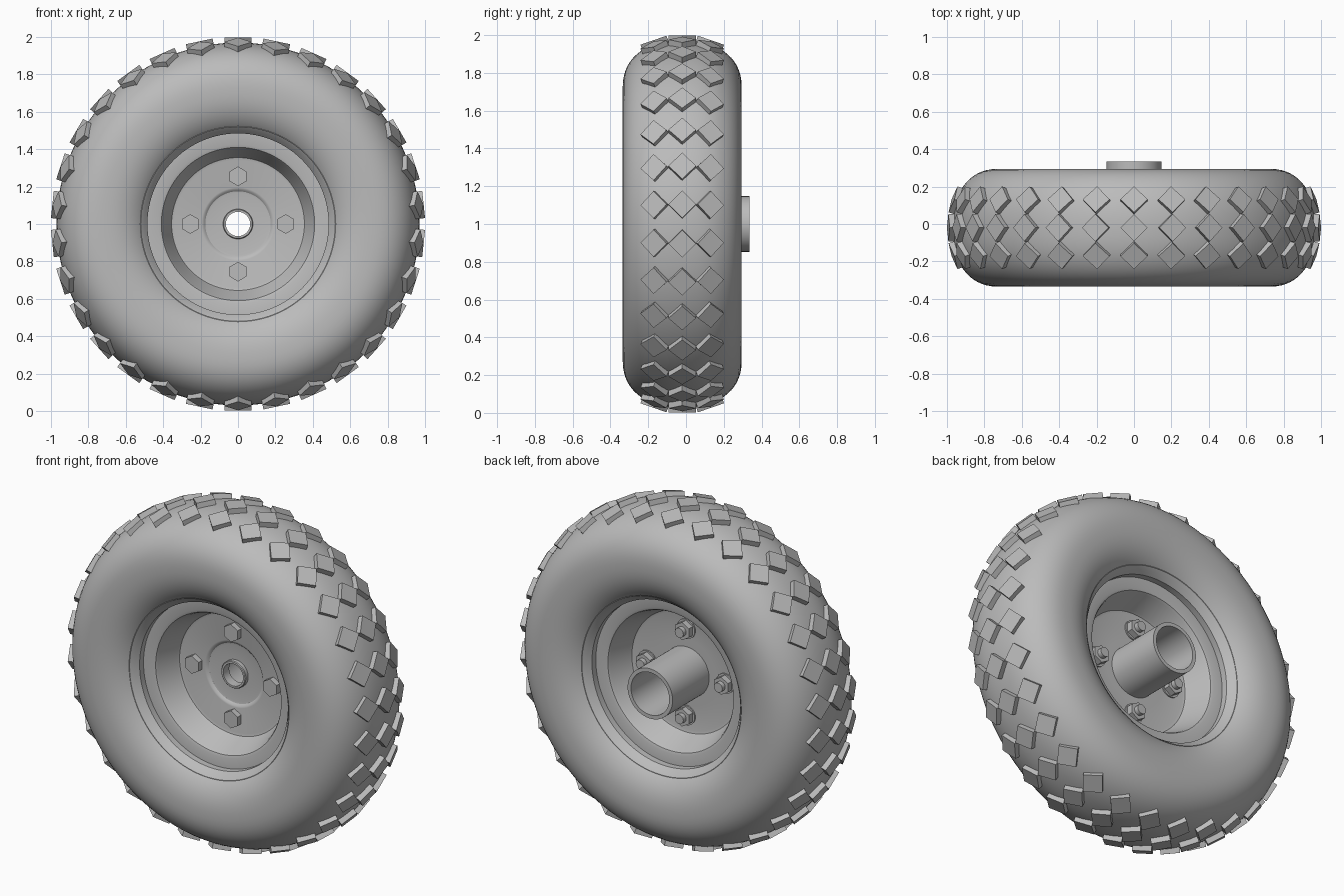
import bpy, bmesh, math
from mathutils import Matrix, Vector

cube = bpy.data.objects.get("Cube")
if cube:
    bpy.data.objects.remove(cube, do_unlink=True)

GREY = (0.5, 0.5, 0.5, 1)
mat = bpy.data.materials.new("plain grey")
mat.use_nodes = True
mat.diffuse_color = GREY
mat.node_tree.nodes["Principled BSDF"].inputs["Base Color"].default_value = GREY

MID = -0.02                       # centre plane of the tyre along the axle
AXIS = Matrix.Translation((0, 0, 1))


def finish(name, bm, smooth=None, recalc=True):
    """Turn a bmesh into a named object, with optional smooth shading."""
    if recalc:
        bmesh.ops.recalc_face_normals(bm, faces=bm.faces)
    mesh = bpy.data.meshes.new(name)
    bm.to_mesh(mesh)
    bm.free()
    mesh.materials.append(mat)
    obj = bpy.data.objects.new(name, mesh)
    bpy.context.collection.objects.link(obj)
    if smooth:
        bpy.ops.object.select_all(action='DESELECT')
        obj.select_set(True)
        bpy.context.view_layer.objects.active = obj
        bpy.ops.object.shade_smooth_by_angle(angle=math.radians(smooth))
    return obj


def lathe(name, profile, steps=96, smooth=30):
    """Spin a closed (radius, y) profile round the axle."""
    bm = bmesh.new()
    rings = []
    for i in range(steps):
        a = math.tau * i / steps
        rings.append([bm.verts.new((r * math.sin(a), y, 1 + r * math.cos(a)))
                      for r, y in profile])
    n = len(profile)
    for i in range(steps):
        a, b = rings[i], rings[(i + 1) % steps]
        for j in range(n):
            k = (j + 1) % n
            bm.faces.new((a[j], a[k], b[k], b[j]))
    return finish(name, bm, smooth)


# Tyre: rounded section, fuller than an ellipse
def tyre_point(t):
    c, s = math.cos(t), math.sin(t)
    e = 2 / 2.3
    up = math.copysign(abs(c) ** e, c) * (0.25 if c > 0 else 0.29)
    return 0.72 + up, MID + math.copysign(abs(s) ** e, s) * 0.315


END = math.radians(142)
lathe("tyre", [tyre_point(END * (i / 24 - 1)) for i in range(49)])

# Rim: one dished half mirrored about the centre plane
half = [(0.53, 0.25), (0.52, 0.25), (0.49, 0.17), (0.425, 0.168), (0.41, 0.163),
        (0.402, 0.15), (0.362, 0.03), (0.355, 0.018), (0.34, 0.014), (0.195, 0.014),
        (0.185, 0.011), (0.175, 0.001), (0.165, -0.001), (0.066, -0.001)]
front = [(r, MID - d) for r, d in half]
back = [(r, MID + (d if r > 0.2 else 0.014)) for r, d in half if r > 0.19 or r < 0.07]
lathe("wheel_rim", front + back[::-1])

# Bearing collar in the middle of the disc
lathe("bearing_collar", [(0.065, -0.045), (0.076, -0.045), (0.08, -0.041),
                         (0.08, 0.01), (0.065, 0.01)], 48)

# Axle sleeve at the back
lathe("axle_sleeve", [(0.147, -0.01), (0.147, 0.335), (0.125, 0.335), (0.125, -0.01)], 64)


def prism(bm, sides, r1, r2, depth, matrix):
    bmesh.ops.create_cone(bm, cap_ends=True, segments=sides, radius1=r1,
                          radius2=r2, depth=depth, matrix=matrix)


def along_axle(x, z, y):
    return Matrix.Translation((x, y, 1 + z)) @ Matrix.Rotation(-math.pi / 2, 4, 'X')


# Bolts: hex head in front, nut and stud behind
for i, place in enumerate(("top", "left", "bottom", "right")):
    a = i * math.pi / 2
    x, z = 0.255 * math.sin(a), 0.255 * math.cos(a)
    bm = bmesh.new()
    prism(bm, 6, 0.052, 0.052, 0.034, along_axle(x, z, MID - 0.031))
    finish("bolt_head_" + place, bm)
    bm = bmesh.new()
    prism(bm, 24, 0.058, 0.058, 0.008, along_axle(x, z, MID + 0.018))
    finish("washer_" + place, bm, 30)
    bm = bmesh.new()
    prism(bm, 6, 0.052, 0.052, 0.036, along_axle(x, z, MID + 0.04))
    finish("nut_" + place, bm)
    bm = bmesh.new()
    prism(bm, 20, 0.028, 0.028, 0.07, along_axle(x, z, MID + 0.05))
    finish("stud_" + place, bm, 30)

# Tread: three rows of diamond blocks, the outer rows tilted to the shoulder
COUNT = 30
for name, offset, radius, tilt in (("front", -0.152, 0.973, 19), ("middle", 0, 0.998, 0),
                                   ("back", 0.152, 0.973, -19)):
    bm = bmesh.new()
    for i in range(COUNT):
        m = (AXIS @ Matrix.Rotation(math.tau * i / COUNT, 4, 'Y')
             @ Matrix.Translation((0, MID + offset, radius))
             @ Matrix.Rotation(math.radians(tilt), 4, 'X')
             @ Matrix.Translation((0, 0, -0.03)))
        prism(bm, 4, 0.073, 0.073, 0.06, m)
    finish("tread_blocks_" + name, bm)
